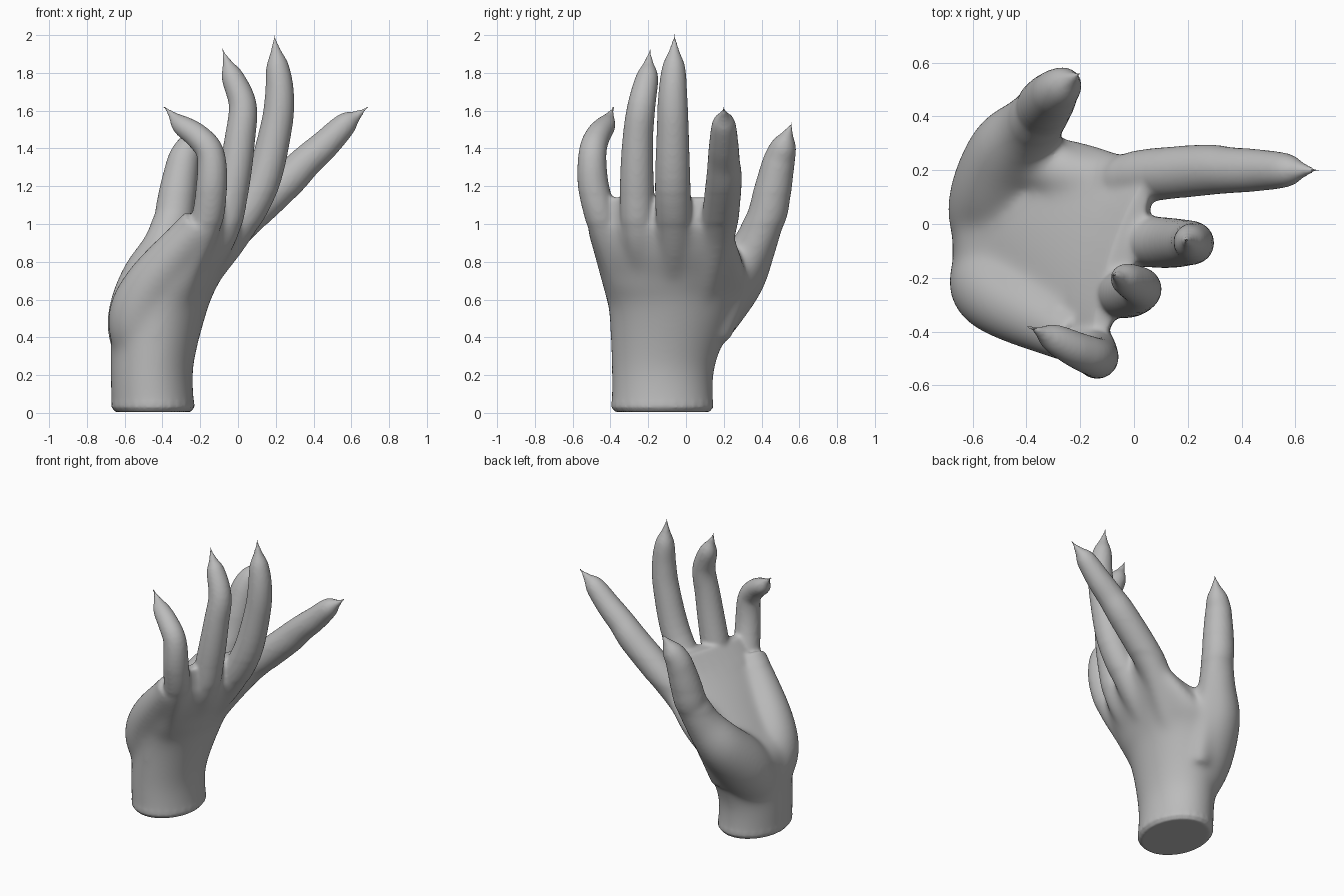
import bpy, bmesh, math
from mathutils import Vector

cube = bpy.data.objects.get("Cube")
if cube:
    bpy.data.objects.remove(cube)

SHADE = 0.5
grey = bpy.data.materials.new("plain grey")
grey.use_nodes = True
grey.diffuse_color = (SHADE, SHADE, SHADE, 1)
grey.node_tree.nodes["Principled BSDF"].inputs["Base Color"].default_value = grey.diffuse_color

SIDES = 28
ANGLES = [math.tau * i / SIDES for i in range(SIDES)]
bm = bmesh.new()


def resample(points, steps=5):
    """Smooth interpolation through points of any dimension."""
    pts = [Vector(p) for p in points]
    pts = [pts[0]] + pts + [pts[-1]]
    out = []
    for before, start, end, after in zip(pts, pts[1:], pts[2:], pts[3:]):
        leave, arrive = (end - before) / 2, (after - start) / 2
        for i in range(steps):
            t = i / steps
            ease = t * t * (3 - 2 * t)
            out.append(start.lerp(end, ease) + leave * t * (1 - t) ** 2 - arrive * t * t * (1 - t))
    return out + [pts[-1]]


def loft(rings):
    """Skin a row of closed rings and cap both ends."""
    loops = [[bm.verts.new(co) for co in ring] for ring in rings]
    for lower, upper in zip(loops, loops[1:]):
        for i in range(SIDES):
            j = (i + 1) % SIDES
            bm.faces.new((lower[i], lower[j], upper[j], upper[i]))
    bm.faces.new(loops[0][::-1])
    bm.faces.new(loops[-1])


def tube(points):
    """Tapered round limb through (x, y, z, radius) points."""
    pts = resample(points)
    rings = []
    for i, point in enumerate(pts):
        axis = (pts[min(i + 1, len(pts) - 1)] - pts[max(i - 1, 0)]).xyz.normalized()
        u = Vector((0, 1, 0)).cross(axis).normalized()
        v = axis.cross(u)
        radius = max(point.w, 0.008)
        rings.append([point.xyz + radius * (u * math.cos(a) + v * math.sin(a)) for a in ANGLES])
    loft(rings)


def finger(size, knuckle, *joints):
    """Bone from the wrist to the knuckle, tapering joints, then a pointed nail at the last one."""
    knuckle = Vector(knuckle)
    joints = [Vector(joint) for joint in joints]
    wrist = Vector((-.4, knuckle.y / 2 - .05, .4))
    pad, tip = joints[-2:]
    path = [wrist, wrist.lerp(knuckle, .55), knuckle, *joints[:-1], pad.lerp(tip, .5), tip]
    taper = (.75, .85, 1.03, 1, .9, .82, .65, .28, 0)
    tube([(*place, size * scale) for place, scale in zip(path, taper)])


def palm(sections):
    """Level ovals (z, centre x, centre y, half depth, half width) that twist towards the knuckles."""
    rings = []
    for z, cx, cy, depth, width in sections:
        skew = min(max(z - .65, 0) * .8, .3)
        rings.append([(cx + depth * math.cos(a) + skew * width * math.sin(a),
                       cy + width * math.sin(a), z) for a in ANGLES])
    loft(rings)


# Wrist and palm, with a rounded rim at the cut
outline = resample([(.03, -.45, -.125, .22, .27), (.25, -.455, -.12, .22, .275),
                    (.55, -.41, -.07, .25, .34), (.7, -.31, -.06, .215, .38),
                    (.85, -.195, -.09, .18, .38), (1, -.1, -.125, .125, .355),
                    (1.14, -.05, -.15, .05, .3)])
rim = outline[0].copy()
rim[0] = .005
rim[3] -= .02
rim[4] -= .02
palm([rim] + outline)

# Heel of the palm on the little finger side
tube([(-.48, -.17, .32, .16), (-.52, -.22, .5, .17), (-.44, -.3, .7, .145), (-.2, -.43, 1, .1)])
# Fleshy base of the thumb
tube([(-.47, -.05, .3, .16), (-.51, .02, .43, .18), (-.5, .13, .56, .18),
      (-.46, .27, .72, .155), (-.39, .36, .88, .12), (-.335, .43, 1.05, .1)])
# Web between thumb and forefinger
tube([(-.4, .24, .74, .1), (-.22, .18, .82, .1), (-.08, .17, .89, .09)])

# Thumb, forefinger, middle, ring and little finger
finger(.1, (-.34, .42, 1.02), (-.32, .455, 1.16), (-.3, .48, 1.28),
       (-.285, .497, 1.35), (-.255, .52, 1.42), (-.2, .56, 1.54))
finger(.095, (-.02, .17, .96), (.25, .2, 1.22), (.36, .2, 1.33),
       (.46, .2, 1.42), (.57, .2, 1.53), (.69, .2, 1.62))
finger(.094, (-.03, -.06, .94), (.12, -.07, 1.2), (.2, -.07, 1.5),
       (.22, -.07, 1.68), (.21, -.065, 1.83), (.19, -.06, 2.01))
finger(.09, (-.09, -.25, .95), (-.03, -.26, 1.2), (.01, -.255, 1.45),
       (.025, -.235, 1.63), (-.03, -.205, 1.78), (-.085, -.19, 1.93))
finger(.082, (-.17, -.44, 1), (-.14, -.49, 1.2), (-.145, -.495, 1.37),
       (-.21, -.47, 1.46), (-.3, -.425, 1.525), (-.395, -.38, 1.625))

mesh = bpy.data.meshes.new("hand")
bm.to_mesh(mesh)
bm.free()
hand = bpy.data.objects.new("hand", mesh)
bpy.context.collection.objects.link(hand)
bpy.context.view_layer.objects.active = hand
hand.select_set(True)

# Fuse all parts into one skin
fuse = hand.modifiers.new("fuse", "REMESH")
fuse.mode = "VOXEL"
fuse.voxel_size = 0.01
bpy.ops.object.modifier_apply(modifier=fuse.name)

# Blend the palm strongly, the webs less and the fingers lightly
bm = bmesh.new()
bm.from_mesh(hand.data)
for height, rounds in ((1, 40), (1.16, 8), (3, 3)):
    verts = [v for v in bm.verts if .06 < v.co.z < height]
    for _ in range(rounds):
        bmesh.ops.smooth_vert(bm, verts=verts, factor=0.5,
                              use_axis_x=True, use_axis_y=True, use_axis_z=True)
bm.to_mesh(hand.data)
bm.free()

hand.data.materials.clear()
hand.data.materials.append(grey)
bpy.ops.object.shade_smooth_by_angle(angle=math.radians(50))
